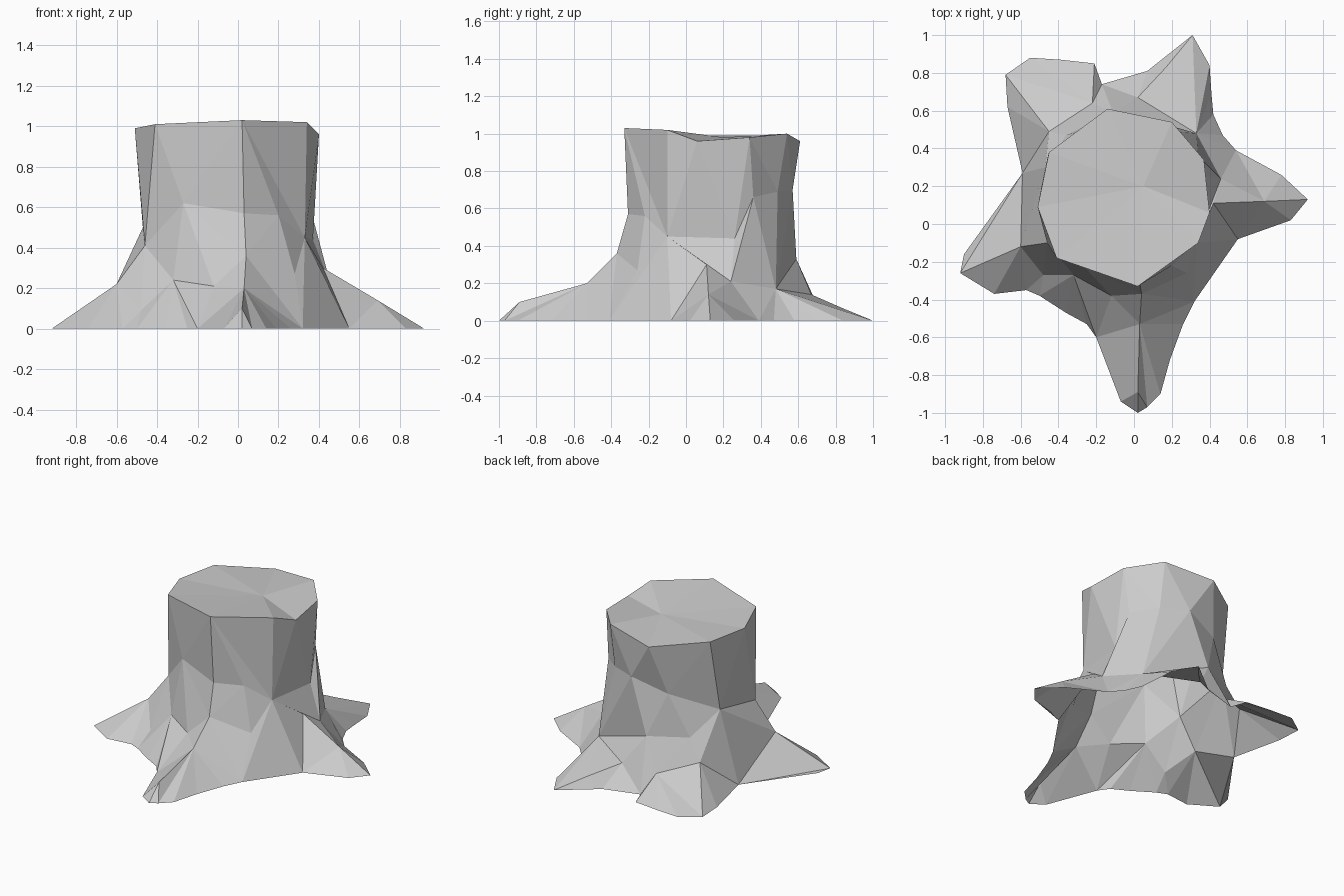
import bpy
import bmesh
from math import atan2, radians, tau

old_cube = bpy.data.objects.get("Cube")
if old_cube:
    bpy.data.objects.remove(old_cube, do_unlink=True)

CENTRE_X, CENTRE_Y = -0.05, 0.15
START = radians(-94)


def turn(point):
    """Angle of a point around the trunk axis, measured from the front root."""
    return (atan2(point[1] - CENTRE_Y, point[0] - CENTRE_X) - START) % tau


# Corners where the trunk drops straight into a root, shared by two rings
left_corner = (0.33, -0.1, 0.45)
back_corner = (0.33, 0.48, 0.17)
right_back_corner = (-0.47, 0.3, 0.5)
right_corner = (-0.46, -0.1, 0.41)
right_front_corner = (-0.32, -0.27, 0.24)

# Cut edge of the trunk
rim = [(0.02, -0.33, 1.03), (0.34, -0.1, 1.02), (0.4, 0.06, 0.96),
       (0.37, 0.34, 0.98), (0.2, 0.54, 1.0), (-0.14, 0.61, 0.96),
       (-0.45, 0.38, 0.99), (-0.51, 0.09, 0.99), (-0.41, -0.18, 1.01)]

# Narrowest part of the trunk
waist = [(0.03, -0.31, 0.57), (0.2, -0.22, 0.56), left_corner,
         (0.37, 0.26, 0.44), (0.34, 0.36, 0.66), (0.2, 0.49, 0.69),
         (0.02, 0.57, 0.7), (-0.22, 0.51, 0.62), right_back_corner,
         right_corner, (-0.27, -0.22, 0.62)]

# Where the roots leave the trunk
shoulder = [(0.04, -0.37, 0.36), (0.28, -0.26, 0.27), left_corner,
            (0.42, 0.11, 0.3), (0.46, 0.24, 0.21), back_corner,
            (-0.11, 0.59, 0.33), (-0.36, 0.47, 0.34), right_back_corner,
            right_corner, right_front_corner, (-0.12, -0.38, 0.21)]

# Root ridges, with the hollows between them on the ground
knee = [(0.03, -0.53, 0.2), (0.32, -0.41, 0), (0.55, -0.08, 0),
        (0.69, 0.12, 0.14), (0.54, 0.39, 0), back_corner,
        (0.17, 0.83, 0.07), (0.02, 0.67, 0.14), (-0.17, 0.74, 0),
        (-0.22, 0.64, 0.12), (-0.45, 0.49, 0.2), (-0.59, 0.27, 0),
        (-0.6, -0.12, 0.22), (-0.48, -0.27, 0.09), right_front_corner,
        (-0.2, -0.6, 0)]

# Ground outline: the hollows plus the root ends
front_root = [(-0.07, -0.94), (0.02, -1), (0.07, -0.97), (0.14, -0.9),
              (0.19, -0.72), (0.26, -0.53)]
left_root = [(0.66, -0.03), (0.83, 0.02), (0.92, 0.13), (0.78, 0.26)]
back_root = [(0.47, 0.47), (0.42, 0.58), (0.41, 0.69), (0.4, 0.84),
             (0.31, 1), (0.07, 0.81)]
back_right_root = [(-0.21, 0.85), (-0.39, 0.87), (-0.55, 0.88),
                   (-0.68, 0.79), (-0.67, 0.62)]
right_root = [(-0.74, 0.03), (-0.9, -0.16), (-0.92, -0.26), (-0.74, -0.37),
              (-0.57, -0.35), (-0.5, -0.38), (-0.36, -0.47), (-0.25, -0.53)]
root_ends = front_root + left_root + back_root + back_right_root + right_root
foot = [(x, y, 0) for x, y in root_ends] + [p for p in knee if p[2] == 0]

bm = bmesh.new()
known = {}


def vert(point):
    """Reuse a vertex when two rings share a point."""
    if point not in known:
        known[point] = bm.verts.new(point)
    return known[point]


def triangle(*points):
    if len(set(points)) == 3:
        corners = [vert(p) for p in points]
        if not bm.faces.get(corners):
            bm.faces.new(corners)


def bridge(upper, lower):
    """Zip two rings of different counts together by angle."""
    upper, lower = sorted(upper, key=turn), sorted(lower, key=turn)
    n, m = len(upper), len(lower)
    i = j = 0
    while i < n or j < m:
        a, b = upper[i % n], lower[j % m]
        next_a, next_b = upper[(i + 1) % n], lower[(j + 1) % m]
        angle_a = turn(next_a) + (tau if i + 1 >= n else 0)
        angle_b = turn(next_b) + (tau if j + 1 >= m else 0)
        if j >= m or (i < n and angle_a <= angle_b):
            triangle(a, b, next_a)
            i += 1
        else:
            triangle(a, b, next_b)
            j += 1


rings = [rim, waist, shoulder, knee, foot]
for upper_ring, lower_ring in zip(rings, rings[1:]):
    bridge(upper_ring, lower_ring)

# Slightly dished cut top
for p, q in zip(rim, rim[1:] + rim[:1]):
    triangle((0.05, 0.2, 0.98), p, q)

# Blunt end of the front root
ridge, tip = vert(knee[0]), vert((0.02, -1, 0))
tip_edge = bm.edges.get((ridge, tip))
if tip_edge:
    new_edge, knuckle = bmesh.utils.edge_split(tip_edge, ridge, 0.77)
    knuckle.co = (0.02, -0.89, 0.1)
    bmesh.ops.triangulate(bm, faces=list(knuckle.link_faces))

mesh = bpy.data.meshes.new("tree_stump")
bm.to_mesh(mesh)
bm.free()
stump = bpy.data.objects.new("tree_stump", mesh)
bpy.context.collection.objects.link(stump)

# Plain grey
grey = bpy.data.materials.new("pale_grey")
grey.use_nodes = True
colour = (0.6, 0.6, 0.6, 1)
grey.diffuse_color = colour
grey.node_tree.nodes["Principled BSDF"].inputs["Base Color"].default_value = colour
mesh.materials.append(grey)
